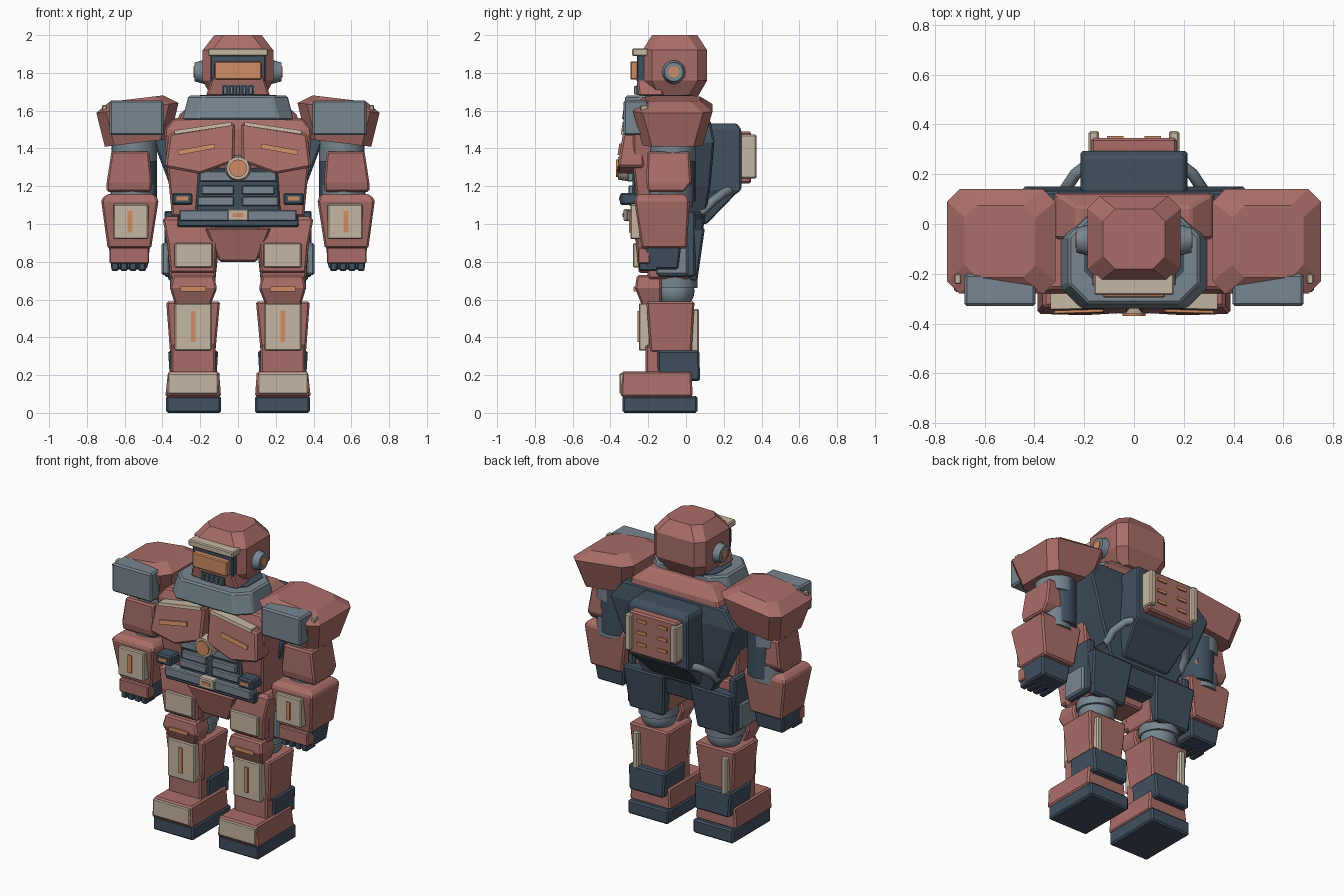
import bpy, bmesh
from math import pi
from mathutils import Matrix, Vector

cube = bpy.data.objects.get("Cube")
if cube:
    bpy.data.objects.remove(cube)


def material(name, rgb):
    mat = bpy.data.materials.new(name)
    mat.use_nodes = True
    mat.diffuse_color = (*rgb, 1)
    mat.node_tree.nodes["Principled BSDF"].inputs["Base Color"].default_value = (*rgb, 1)
    return mat


red = material("dusty_red", (.40, .155, .14))
sand = material("sand", (.56, .47, .36))
steel = material("steel_grey", (.19, .24, .28))
navy = material("dark_slate", (.054, .082, .117))
orange = material("copper_orange", (.62, .27, .13))


def finish(name, mat, bm, bevel=0, pair=False):
    """Turn a bmesh into an object, with edge bevel and left/right mirroring."""
    bmesh.ops.recalc_face_normals(bm, faces=bm.faces)
    mesh = bpy.data.meshes.new(name)
    bm.to_mesh(mesh)
    bm.free()
    mesh.materials.append(mat)
    obj = bpy.data.objects.new(name, mesh)
    bpy.context.collection.objects.link(obj)
    if bevel:
        mod = obj.modifiers.new("edge_bevel", "BEVEL")
        mod.width, mod.segments = bevel, 1
    if pair:
        obj.modifiers.new("mirror", "MIRROR").use_mirror_merge = False
    return obj


def skin(name, mat, rings, bevel, pair):
    """Join matching rings of points and cap both ends."""
    bm = bmesh.new()
    rows = [[bm.verts.new(p) for p in ring] for ring in rings]
    count = len(rows[0])
    for low, high in zip(rows, rows[1:]):
        for i in range(count):
            j = (i + 1) % count
            bm.faces.new((low[i], low[j], high[j], high[i]))
    bm.faces.new(rows[0])
    bm.faces.new(rows[-1])
    return finish(name, mat, bm, bevel, pair)


def loft(name, mat, *sections, cut=0, tilt=0, bevel=.01, pair=False):
    """Stack of rectangles (z, x0, x1, y0, y1), with cut corners and a sideways tilt."""
    rings = []
    for z, a, b, c, d in sections:
        if cut:
            pts = [(a + cut, c), (b - cut, c), (b, c + cut), (b, d - cut),
                   (b - cut, d), (a + cut, d), (a, d - cut), (a, c + cut)]
        else:
            pts = [(a, c), (b, c), (b, d), (a, d)]
        rings.append([(x, y, z + tilt * (x - (a + b) / 2)) for x, y in pts])
    return skin(name, mat, rings, bevel, pair)


def box(name, mat, x, y, z, bevel=.006, pair=False):
    return loft(name, mat, (z[0], *x, *y), (z[1], *x, *y), bevel=bevel, pair=pair)


def prism(name, mat, outline, back, front, lean=0, bevel=.006, pair=False):
    """Front-facing outline of (x, z) points; lean moves the front with height."""
    z0 = outline[0][1]
    rings = [[(x, back, z) for x, z in outline],
             [(x, front + lean * (z - z0), z) for x, z in outline]]
    return skin(name, mat, rings, bevel, pair)


def round_part(name, mat, centre, radius, depth, axis="Z", top=None, pair=False, sides=24):
    bm = bmesh.new()
    turn = {"X": Matrix.Rotation(pi / 2, 4, "Y"), "Y": Matrix.Rotation(pi / 2, 4, "X"),
            "Z": Matrix()}[axis]
    bmesh.ops.create_cone(bm, cap_ends=True, segments=sides, radius1=radius,
                          radius2=radius if top is None else top, depth=depth,
                          matrix=Matrix.Translation(centre) @ turn)
    for face in bm.faces:
        face.smooth = len(face.verts) == 4
    return finish(name, mat, bm, 0, pair)


def ball(name, mat, centre, scale, pair=True):
    bm = bmesh.new()
    bmesh.ops.create_uvsphere(bm, u_segments=24, v_segments=14, radius=1,
                              matrix=Matrix.Translation(centre) @ Matrix.Diagonal((*scale, 1)))
    for face in bm.faces:
        face.smooth = True
    return finish(name, mat, bm, 0, pair)


# Feet
box("soles", navy, (.09, .38), (-.335, .06), (0, .09), .01, pair=True)
loft("feet", red, (.085, .09, .385, -.345, .035), (.22, .1, .37, -.34, .03), pair=True)
box("toe_plates", sand, (.105, .37), (-.352, -.3), (.1, .21), pair=True)

# Lower legs
box("ankles", red, (.12, .355), (-.215, -.05), (.2, .36), .01, pair=True)
loft("heel_guards", navy, (.17, .115, .36, -.15, .075), (.33, .105, .37, -.15, .07), pair=True)
loft("shins", red, (.32, .12, .36, -.19, .03), (.59, .095, .38, -.21, .045), pair=True)
box("shin_plates", sand, (.14, .335), (-.25, -.19), (.33, .58), pair=True)
box("shin_stripes", orange, (.225, .25), (-.257, -.24), (.375, .54), 0, pair=True)
box("calf_strips", sand, (.30, .34), (.02, .07), (.30, .55), .008, pair=True)
ball("knee_joints", steel, (.238, -.06, .645), (.11, .105, .1))
loft("knee_guards", red, (.56, .15, .33, -.23, -.13), (.66, .11, .36, -.27, -.13),
     (.73, .13, .345, -.26, -.13), pair=True)
box("knee_bars", orange, (.17, .305), (-.278, -.255), (.643, .668), 0, pair=True)

# Upper legs and hips
round_part("thigh_cores", steel, (.24, -.06, .74), .12, .16, pair=True)
loft("thighs", red, (.71, .12, .36, -.2, .02), (.9, .1, .375, -.23, .03),
     (1.04, .13, .39, -.24, .03), pair=True)
loft("thigh_guards", red, (.74, .12, .36, -.25, -.1), (.9, .11, .375, -.265, -.1),
     (1.03, .15, .4, -.25, -.1), pair=True)
box("thigh_plates", sand, (.135, .335), (-.28, -.2), (.77, .9), pair=True)
loft("rear_hip_guards", navy, (.7, .12, .37, .02, .06), (.98, .09, .39, .0, .1), pair=True)
box("side_hip_backings", navy, (.34, .39), (-.15, .05), (.72, 1.07), .01, pair=True)
box("side_hip_plates", steel, (.36, .405), (-.16, .01), (.73, .9), .01, pair=True)
loft("pelvis_guard", red, (.8, -.1, .1, -.24, -.05), (.98, -.175, .175, -.285, -.05))
loft("pelvis_core", navy, (.85, -.12, .12, -.15, .05), (1.06, -.31, .31, -.25, .1))

# Torso
loft("torso_back", navy, (.97, -.25, .25, -.1, .09), (1.2, -.36, .36, -.12, .13),
     (1.44, -.45, .45, -.1, .15), (1.55, -.36, .36, -.1, .13))
loft("torso_front", red, (1.04, -.35, .35, -.25, -.02), (1.3, -.375, .375, -.28, -.02),
     (1.5, -.39, .39, -.28, -.02), (1.56, -.34, .34, -.26, .02))
loft("abdomen", navy, (1.0, -.23, .23, -.28, -.1), (1.3, -.21, .21, -.285, -.1))
box("upper_abdomen_bar", steel, (-.205, .205), (-.31, -.2), (1.225, 1.28))
box("middle_abdomen_bars", steel, (.02, .195), (-.305, -.2), (1.155, 1.205), pair=True)
box("lower_abdomen_bars", steel, (.02, .215), (-.3, -.2), (1.095, 1.145), pair=True)
box("belt_shadow", navy, (-.32, .32), (-.29, -.1), (.985, 1.05))
box("belt", steel, (-.31, .31), (-.315, -.1), (1.015, 1.075))
box("belt_buckle", sand, (-.055, .055), (-.33, -.25), (1.015, 1.08))
box("buckle_mark", orange, (-.03, .03), (-.335, -.32), (1.038, 1.058), 0)
box("belt_pouches", navy, (.24, .35), (-.35, -.25), (1.1, 1.165), .01, pair=True)
box("pouch_bars", orange, (.265, .325), (-.356, -.34), (1.125, 1.145), 0, pair=True)

# Chest
prism("chest_plates", red, [(.015, 1.535), (.365, 1.48), (.388, 1.3), (.2, 1.265), (.02, 1.33)],
      -.22, -.325, .16, .012, pair=True)
prism("chest_trim", sand, [(.035, 1.54), (.335, 1.495), (.335, 1.475), (.035, 1.52)],
      -.27, -.335, .16, 0, pair=True)
prism("chest_stripes", orange, [(.125, 1.425), (.32, 1.39), (.315, 1.365), (.12, 1.4)],
      -.3, -.353, .16, 0, pair=True)
round_part("chest_disc", sand, (0, -.33, 1.295), .07, .06, "Y", .06)
round_part("chest_lens", orange, (0, -.345, 1.295), .046, .05, "Y")

# Collar and neck
loft("collar", steel, (1.55, -.295, .295, -.34, .04), (1.68, -.262, .262, -.32, .03), cut=.08)
loft("collar_well", navy, (1.6, -.2, .2, -.25, .03), (1.684, -.2, .2, -.25, .03), cut=.06, bevel=0)
loft("upper_back", red, (1.5, -.34, .34, -.06, .13), (1.58, -.31, .31, -.06, .12),
     (1.65, -.23, .23, -.06, .07))

# Head
loft("head", red, (1.67, -.14, .14, -.19, .06), (1.76, -.187, .187, -.23, .112),
     (1.92, -.187, .187, -.23, .112), (2, -.125, .125, -.18, .06), cut=.05, bevel=0)
loft("jaw", red, (1.675, -.17, .17, -.25, -.12), (1.79, -.135, .135, -.265, -.12))
box("visor_frame", navy, (-.145, .145), (-.26, -.15), (1.755, 1.895))
box("visor", orange, (-.125, .125), (-.295, -.2), (1.765, 1.86))
box("brow", sand, (-.16, .16), (-.285, -.2), (1.89, 1.93))
box("mouth", navy, (-.085, .085), (-.262, -.2), (1.682, 1.735), 0)
for i in range(5):
    x = (i - 2) * .034
    box(f"mouth_bar_{i + 1}", steel, (x - .009, x + .009), (-.275, -.2), (1.685, 1.73), .003)
round_part("ear_discs", steel, (.2, -.065, 1.805), .066, .06, "X", .05, pair=True)
round_part("ear_caps", orange, (.215, -.065, 1.805), .03, .04, "X", pair=True)

# Shoulders
loft("shoulders", red, (1.43, .36, .705, -.23, .09), (1.615, .315, .75, -.28, .14),
     (1.664, .395, .68, -.215, .075), cut=.05, tilt=-.12, bevel=0, pair=True)
box("shoulder_plates", steel, (.395, .68), (-.33, -.2), (1.47, 1.655), .01, pair=True)
box("shoulder_studs", sand, (.695, .72), (-.24, -.2), (1.595, 1.63), .004, pair=True)

# Arms
round_part("shoulder_joints", steel, (.55, -.07, 1.4), .12, .14, pair=True)
round_part("upper_arms", navy, (.53, -.05, 1.27), .1, .3, pair=True)
loft("upper_arm_guards", red, (1.17, .46, .695, -.2, -.01), (1.22, .455, .695, -.21, .03),
     (1.385, .47, .67, -.205, .02), pair=True)
round_part("elbows", steel, (.56, -.08, 1.15), .115, .12, pair=True)
loft("forearms", red, (.87, .46, .69, -.235, .005), (1.13, .42, .725, -.275, .02),
     (1.16, .45, .69, -.25, -.01), pair=True)
box("forearm_plates", sand, (.475, .66), (-.295, -.2), (.92, 1.105), pair=True)
box("forearm_stripes", orange, (.558, .584), (-.302, -.28), (.955, 1.07), 0, pair=True)
loft("hands", navy, (.76, .48, .67, -.215, -.04), (.89, .465, .685, -.22, -.025), pair=True)
box("hand_guards", red, (.47, .68), (-.255, -.19), (.79, .875), pair=True)
for i in range(4):
    x = .488 + i * .048
    box(f"fingers_{i + 1}", navy, (x, x + .038), (-.25, -.15), (.752, .8), pair=True)

# Backpack
loft("backpack", navy, (1.0, -.17, .17, .05, .11), (1.155, -.205, .205, .05, .26),
     (1.18, -.215, .215, .05, .293), (1.5, -.215, .215, .05, .293),
     (1.532, -.2, .2, .05, .27), bevel=.008)
box("backpack_panel", red, (-.172, .172), (.25, .345), (1.215, 1.49), .01)
box("backpack_rails", sand, (.14, .182), (.28, .373), (1.24, 1.475), .008, pair=True)
for i in range(3):
    z = 1.28 + i * .075
    box(f"backpack_vents_{i + 1}", orange, (.042, .108), (.33, .354), (z, z + .02), 0, pair=True)

# Hoses from the backpack to the waist
for side, word in ((1, "left"), (-1, "right")):
    curve = bpy.data.curves.new(word + "_hose", "CURVE")
    curve.dimensions, curve.bevel_depth, curve.use_fill_caps = "3D", .024, True
    curve.bevel_resolution = 3
    path = [(.19, .235, 1.18), (.235, .2, 1.165), (.275, .14, 1.12), (.28, .08, 1.06)]
    spline = curve.splines.new("POLY")
    spline.points.add(len(path) - 1)
    for point, (x, y, z) in zip(spline.points, path):
        point.co = (side * x, y, z, 1)
    curve.materials.append(steel)
    bpy.context.collection.objects.link(bpy.data.objects.new(word + "_hose", curve))
